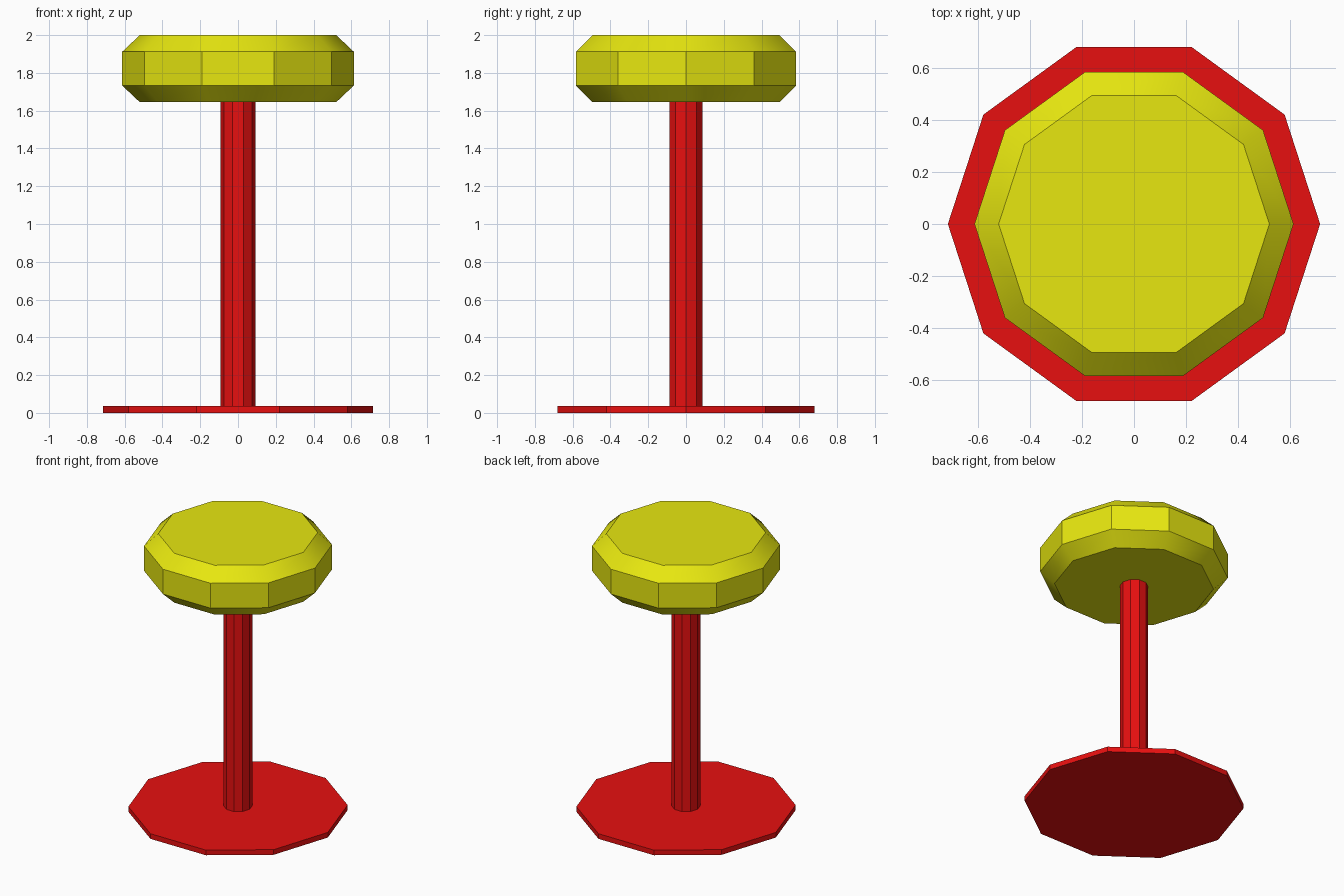
import bpy, bmesh
from math import cos, sin, radians, tau

SIDES = 10

cube = bpy.data.objects.get("Cube")
if cube:
    bpy.data.objects.remove(cube, do_unlink=True)


def make_material(name, color):
    mat = bpy.data.materials.new(name)
    mat.use_nodes = True
    mat.diffuse_color = color
    mat.node_tree.nodes["Principled BSDF"].inputs["Base Color"].default_value = color
    return mat


def ten_sided(name, profile, mat):
    """Closed decagonal solid from (radius, height) rings, bottom to top."""
    bm = bmesh.new()
    rings = [[bm.verts.new((r * cos(tau * i / SIDES), r * sin(tau * i / SIDES), z))
              for i in range(SIDES)] for r, z in profile]
    for low, high in zip(rings, rings[1:]):
        for i in range(SIDES):
            j = (i + 1) % SIDES
            bm.faces.new((low[i], low[j], high[j], high[i]))
    bm.faces.new(rings[0][::-1])
    bm.faces.new(rings[-1])
    mesh = bpy.data.meshes.new(name)
    bm.to_mesh(mesh)
    bm.free()
    mesh.materials.append(mat)
    obj = bpy.data.objects.new(name, mesh)
    bpy.context.collection.objects.link(obj)
    return obj


red = make_material("red paint", (0.8, 0.005, 0.005, 1))
yellow = make_material("yellow cushion", (0.8, 0.8, 0.005, 1))

# Flat floor plate and post
ten_sided("base_plate", [(0.715, 0), (0.715, 0.037)], red)
ten_sided("post", [(0.093, 0.037), (0.093, 1.645)], red)

# Cushion with chamfered rims; the chamfers are smooth around, the sides flat
seat = ten_sided("seat", [(0.52, 1.645), (0.613, 1.733), (0.613, 1.912), (0.52, 2)], yellow)
bpy.ops.object.select_all(action='DESELECT')
seat.select_set(True)
bpy.context.view_layer.objects.active = seat
bpy.ops.object.shade_smooth_by_angle(angle=radians(30))
